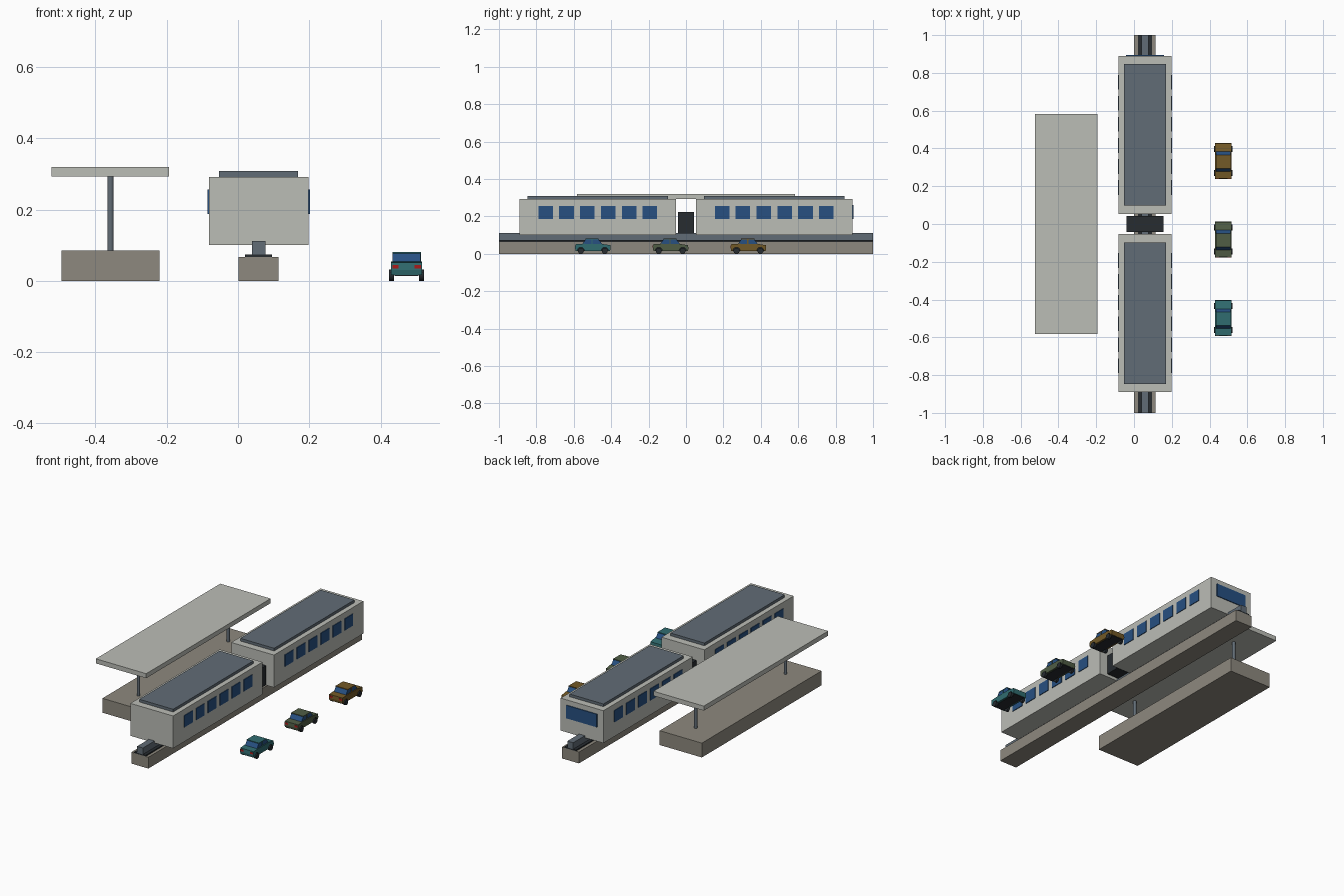
import bpy, math
from mathutils import Vector

if "Cube" in bpy.data.objects:
    bpy.data.objects.remove(bpy.data.objects["Cube"])


def mat(name, rgb):
    m = bpy.data.materials.new(name)
    m.diffuse_color = (*rgb, 1)
    m.use_nodes = True
    m.node_tree.nodes["Principled BSDF"].inputs["Base Color"].default_value = m.diffuse_color
    return m


SHELL = mat("pale_shell", (0.5, 0.51, 0.47))
CONCRETE = mat("concrete", (0.27, 0.25, 0.21))
SLATE = mat("slate", (0.12, 0.15, 0.18))
DARK = mat("dark", (0.02, 0.025, 0.03))
GLASS = mat("blue_glass", (0.02, 0.08, 0.22))
RED = mat("tail_red", (0.4, 0.01, 0.01))
TEAL = mat("teal_paint", (0.03, 0.15, 0.16))
GREEN = mat("green_paint", (0.08, 0.11, 0.06))
OCHRE = mat("ochre_paint", (0.17, 0.1, 0.02))


def mesh_object(name, verts, faces, material):
    me = bpy.data.meshes.new(name)
    me.from_pydata(verts, [], faces)
    me.materials.append(material)
    ob = bpy.data.objects.new(name, me)
    bpy.context.collection.objects.link(ob)
    return ob


def box(name, x, y, z, material):
    """Box from (min, max) pairs."""
    verts = [(a, b, c) for a in x for b in y for c in z]
    faces = [(0, 1, 3, 2), (4, 6, 7, 5), (0, 4, 5, 1),
             (2, 3, 7, 6), (0, 2, 6, 4), (1, 5, 7, 3)]
    return mesh_object(name, verts, faces, material)


def extrude_x(name, profile, x0, x1, material):
    """Extrude a counter-clockwise (y, z) profile along x."""
    n = len(profile)
    verts = [(x, y, z) for x in (x0, x1) for y, z in profile]
    faces = [tuple(reversed(range(n))), tuple(range(n, 2 * n))]
    faces += [(i, (i + 1) % n, n + (i + 1) % n, n + i) for i in range(n)]
    return mesh_object(name, verts, faces, material)


def cylinder(name, radius, depth, loc, material, along_x=False, sides=12):
    bpy.ops.mesh.primitive_cylinder_add(
        vertices=sides, radius=radius, depth=depth, location=loc,
        rotation=(0, math.pi / 2 if along_x else 0, 0))
    ob = bpy.context.object
    ob.name = name
    ob.data.materials.append(material)
    bpy.ops.object.shade_smooth_by_angle()
    return ob


# Station platform with canopy on two posts
box("platform", (-0.496, -0.22), (-0.56, 0.56), (0, 0.085), CONCRETE)
box("canopy", (-0.524, -0.194), (-0.582, 0.582), (0.293, 0.32), SHELL)
for y in (-0.42, 0.42):
    cylinder("canopy_post", 0.009, 0.21, (-0.358, y, 0.189), SLATE)

# Guideway beam and rail
CX = 0.058
box("guideway_beam", (0.001, 0.113), (-1, 1), (0, 0.067), CONCRETE)
box("rail_base", (CX - 0.038, CX + 0.038), (-1, 1), (0.067, 0.074), DARK)
box("guide_rail", (CX - 0.019, CX + 0.019), (-1, 1), (0.074, 0.112), SLATE)

# Two train carriages with roofs and side windows
for s in (-1, 1):
    def span(a, b):
        return tuple(sorted((s * a, s * b)))
    box("carriage_body", (CX - 0.14, CX + 0.14), span(0.054, 0.89), (0.1, 0.292), SHELL)
    box("carriage_roof", (CX - 0.111, CX + 0.111), span(0.097, 0.848), (0.292, 0.308), SLATE)
    for i in range(6):
        y = 0.193 + i * 0.1115
        for side in (-1, 1):
            x = sorted((CX + side * 0.137, CX + side * 0.144))
            box("carriage_window", x, span(y - 0.039, y + 0.039), (0.187, 0.256), GLASS)

# Driver window on the back end, gangway between carriages
box("driver_window", (CX - 0.1, CX + 0.1), (0.888, 0.895), (0.185, 0.262), GLASS)
box("gangway", (CX - 0.097, CX + 0.097), (-0.042, 0.042), (0.108, 0.223), DARK)


def arch(yc, r=0.019, zc=0.016, steps=6):
    """Wheel arch points, running towards +y."""
    return [(yc - r * math.cos(math.pi * i / steps), zc + r * math.sin(math.pi * i / steps))
            for i in range(steps + 1)]


def road_car(yc, paint):
    xc = 0.473
    # Body with wheel arches
    body = [(-0.092, 0.016)] + arch(-0.064) + arch(0.064) + [
        (0.092, 0.016), (0.095, 0.026), (0.093, 0.046), (0.05, 0.053),
        (-0.052, 0.054), (-0.093, 0.051), (-0.095, 0.03)]
    cabin = [(-0.056, 0.053), (0.05, 0.052), (0.03, 0.078), (-0.038, 0.078)]
    parts = [
        extrude_x("car_body", body, -0.044, 0.044, paint),
        extrude_x("car_cabin_glass", cabin, -0.039, 0.039, GLASS),
        box("car_roof", (-0.04, 0.04), (-0.039, 0.031), (0.077, 0.081), paint),
        box("car_chassis", (-0.034, 0.034), (-0.09, 0.09), (0.014, 0.036), DARK),
    ]
    for side in (-1, 1):
        # Door pillar and tail lamps
        parts.append(box("car_pillar", sorted((side * 0.037, side * 0.04)),
                         (-0.007, -0.001), (0.053, 0.078), paint))
        parts.append(box("car_tail_lamp", sorted((side * 0.022, side * 0.04)),
                         (-0.096, -0.092), (0.034, 0.045), RED))
    for p in parts:
        p.location = Vector((xc, yc, 0))
    # Wheels
    for side in (-1, 1):
        for y in (-0.064, 0.064):
            cylinder("car_wheel", 0.016, 0.014, (xc + side * 0.042, yc + y, 0.016),
                     DARK, along_x=True, sides=16)


# Row of three parked cars
for y, paint in ((-0.498, TEAL), (-0.082, GREEN), (0.334, OCHRE)):
    road_car(y, paint)
